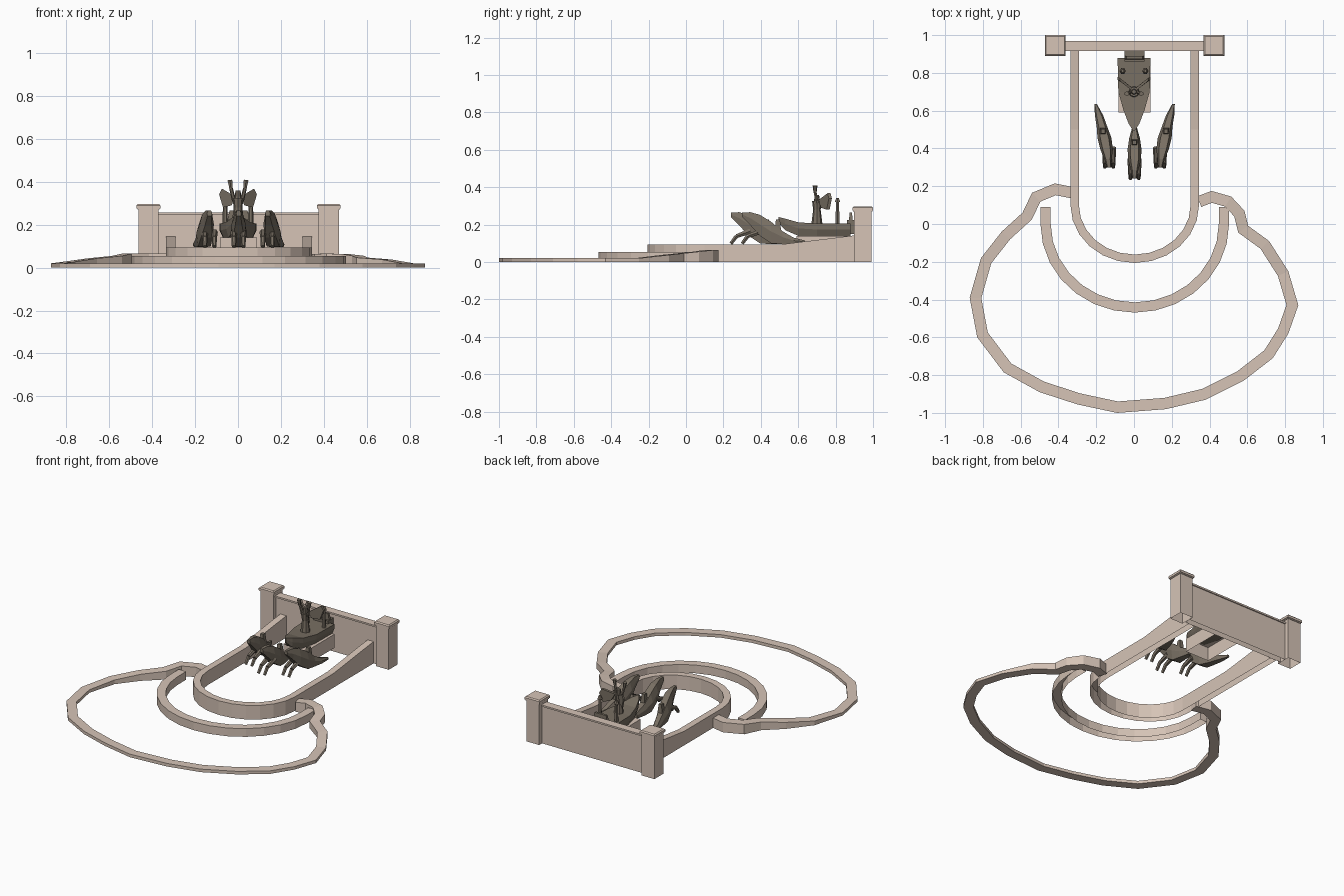
import bpy, bmesh, math
from mathutils import Vector

if "Cube" in bpy.data.objects:
    bpy.data.objects.remove(bpy.data.objects["Cube"])


def material(name, colour):
    mat = bpy.data.materials.new(name)
    mat.use_nodes = True
    mat.diffuse_color = (*colour, 1)
    mat.node_tree.nodes["Principled BSDF"].inputs["Base Color"].default_value = (*colour, 1)
    return mat


STONE = material("tan stone", (0.67, 0.55, 0.47))
BRONZE = material("dark bronze", (0.19, 0.16, 0.125))


def finish(name, bm, mat, open_base=False):
    bmesh.ops.recalc_face_normals(bm, faces=bm.faces)
    if open_base:
        base = [f for f in bm.faces if f.normal.z < -0.9]
        bmesh.ops.delete(bm, geom=base, context='FACES')
    mesh = bpy.data.meshes.new(name)
    bm.to_mesh(mesh)
    bm.free()
    mesh.materials.append(mat)
    obj = bpy.data.objects.new(name, mesh)
    bpy.context.collection.objects.link(obj)


def skin(bm, rings):
    """Bridge equal rings of points and close both ends."""
    rings = [[bm.verts.new(p) for p in ring] for ring in rings]
    for a, b in zip(rings, rings[1:]):
        for i in range(len(a)):
            j = (i + 1) % len(a)
            bm.faces.new((a[i], a[j], b[j], b[i]))
    bm.faces.new(rings[0])
    bm.faces.new(rings[-1])


def box(name, mat, x, y, z, taper=1.0, open_base=False):
    """Box between ranges, its top scaled by taper."""
    cx, cy = sum(x) / 2, sum(y) / 2
    corners = [(x[0], y[0]), (x[1], y[0]), (x[1], y[1]), (x[0], y[1])]
    top = [(cx + (a - cx) * taper, cy + (b - cy) * taper, z[1]) for a, b in corners]
    bm = bmesh.new()
    skin(bm, [[(a, b, z[0]) for a, b in corners], top])
    finish(name, bm, mat, open_base)


def kerb(name, path, near, far, height, open_base=False):
    """Low wall along a plan path, between two sideways offsets."""
    pts = [Vector(p) for p in path]
    dirs = [(b - a).normalized() for a, b in zip(pts, pts[1:])]
    rings = []
    for i, p in enumerate(pts):
        d0, d1 = dirs[max(i - 1, 0)], dirs[min(i, len(dirs) - 1)]
        n0, n1 = Vector((-d0.y, d0.x)), Vector((-d1.y, d1.x))
        n = (n0 + n1).normalized()
        n /= max(n.dot(n1), 0.7)
        a, b, h = p + n * near, p + n * far, height(p.y)
        rings.append([(a.x, a.y, 0), (b.x, b.y, 0), (b.x, b.y, h), (a.x, a.y, h)])
    bm = bmesh.new()
    skin(bm, rings)
    finish(name, bm, STONE, open_base)


def u_path(a, b, cy, tails, steps):
    """Half ellipse open to the back, with straight ends."""
    cx = 0.004
    arc = [(cx - a * math.cos(math.pi * i / steps), cy - b * math.sin(math.pi * i / steps))
           for i in range(steps + 1)]
    return [(cx - a, y) for y in tails] + arc + [(cx + a, y) for y in reversed(tails)]


def loft(name, sections, shape, bend=lambda y: 0):
    """Body along y from (y, low, high, half width) sections."""
    rings = []
    for y, lo, hi, w in sections:
        mid, half = (lo + hi) / 2, (hi - lo) / 2
        rings.append([(bend(y) + u * w, y, mid + v * half) for u, v in shape])
    bm = bmesh.new()
    skin(bm, rings)
    finish(name, bm, BRONZE)


def rod(name, a, b, r0, r1, sides=6):
    """Tapered bar between two points."""
    a, b = Vector(a), Vector(b)
    q = (b - a).to_track_quat('Z', 'Y')
    angles = [math.tau * i / sides for i in range(sides)]
    bm = bmesh.new()
    skin(bm, [[p + q @ Vector((r * math.cos(t), r * math.sin(t), 0)) for t in angles]
              for p, r in ((a, r0), (b, r1))])
    finish(name, bm, BRONZE)


# Back wall with coping and end posts
box("back_wall", STONE, (-0.37, 0.375), (0.922, 0.962), (0, 0.245), open_base=True)
box("wall_coping", STONE, (-0.37, 0.375), (0.915, 0.969), (0.245, 0.256))
for side, s in (("right", -1), ("left", 1)):
    c, cy = 0.42 * s + 0.003, 0.945
    for part, r, z, taper in (("post", 0.047, (0, 0.272), 1),
                              ("post_cap", 0.055, (0.276, 0.29), 1),
                              ("post_neck", 0.051, (0.27, 0.277), 1),
                              ("post_cap_top", 0.055, (0.29, 0.297), 0.88)):
        box(f"{side}_{part}", STONE, (c - r, c + r), (cy - r, cy + r), z, taper,
            part == "post")

# Basin walls: inner, middle and irregular outer
kerb("inner_basin_wall", u_path(0.318, 0.284, 0.1, (0.92, 0.5), 12), -0.022, 0.022,
     lambda y: 0.093 + max(0, y - 0.5) * 0.122, True)
kerb("middle_basin_wall", u_path(0.472, 0.442, 0, (0.09,), 14), -0.027, 0.027,
     lambda y: 0.054, True)
outline = [(-.32, .195), (-.42, .215), (-.54, .165), (-.59, .06), (-.70, -.04), (-.81, -.18),
           (-.87, -.39), (-.83, -.60), (-.69, -.785), (-.50, -.89), (-.30, -.955),
           (-.09, -1), (.17, -.98), (.38, -.93), (.58, -.83), (.735, -.71), (.817, -.58),
           (.87, -.43), (.817, -.25), (.715, -.09), (.605, -.01), (.585, .07), (.515, .145),
           (.41, .175), (.335, .147)]
kerb("outer_basin_wall", outline, 0, 0.06,
     lambda y: 0.02 + min(max(0, y + 0.25) * 0.11, 0.045))

# Chariot on its plinth
box("chariot_plinth", STONE, (-0.083, 0.088), (0.59, 0.88), (0.05, 0.14), open_base=True)
HULL = [(-1, 1), (1, 1), (1, 0.1), (0.8, -1), (-0.8, -1), (-1, 0.1)]
loft("chariot_hull", [(0.495, 0.21, 0.24, 0.005), (0.53, 0.17, 0.232, 0.028),
                      (0.60, 0.14, 0.212, 0.055), (0.70, 0.135, 0.205, 0.083),
                      (0.88, 0.138, 0.205, 0.087)], HULL)
box("chariot_back_step", BRONZE, (-0.05, 0.055), (0.86, 0.916), (0.15, 0.225))
box("chariot_back_rest", BRONZE, (-0.05, 0.055), (0.872, 0.89), (0.22, 0.265), 0.8)

# Standing figure
rod("figure_robe", (0, 0.70, 0.2), (0, 0.70, 0.28), 0.03, 0.02, 8)
rod("figure_torso", (0, 0.70, 0.28), (0, 0.70, 0.325), 0.02, 0.026, 8)
rod("figure_head", (0, 0.70, 0.32), (0, 0.70, 0.358), 0.016, 0.012, 8)
for side, s in (("right", -1), ("left", 1)):
    rod(f"{side}_arm", (0.018 * s, 0.70, 0.31), (0.035 * s, 0.69, 0.38), 0.01, 0.008)
    rod(f"{side}_raised_staff", (0.033 * s, 0.69, 0.37), (0.038 * s, 0.69, 0.408), 0.008, 0.013)
    # Swept cloak blade
    bm = bmesh.new()
    blade = [(0.012, 0.715, 0.33), (0.075, 0.765, 0.368), (0.088, 0.772, 0.34),
             (0.07, 0.76, 0.28), (0.03, 0.73, 0.29)]
    skin(bm, [[(x * s, y + d, z) for x, y, z in blade] for d in (-0.008, 0.008)])
    finish(f"{side}_cloak", bm, BRONZE)
    # Posts and knobs at the stern
    rod(f"{side}_stern_post", (0.06 * s, 0.81, 0.2), (0.06 * s, 0.81, 0.325), 0.013, 0.009)
    rod(f"{side}_stern_knob", (0.06 * s, 0.81, 0.32), (0.06 * s, 0.81, 0.342), 0.017, 0.008)

# Three rearing water horses
BODY = [(-0.6, 1), (0.6, 1), (1, 0.1), (0.8, -1), (-0.8, -1), (-1, 0.1)]


def horse(prefix, x, y0, lean):
    def bend(y):
        t = y - y0
        return x + lean * (0.10 * t + 0.32 * t * t)
    body = [(0.005, .24, .265, .012), (0.05, .195, .266, .02), (0.10, .14, .252, .033),
            (0.16, .1, .215, .037), (0.22, .095, .165, .028), (0.285, .095, .13, .01)]
    if lean:
        body[-1] = (0.28, .095, .13, .022)
        body.append((0.34, .1, .115, .007))
    loft(f"{prefix}_horse_body", [(y0 + y, *rest) for y, *rest in body], BODY, bend)
    fin = bend(y0 + 0.195)
    box(f"{prefix}_horse_fin", BRONZE, (fin - 0.018, fin + 0.018),
        (y0 + 0.178, y0 + 0.215), (0.15, 0.226), 0.6)
    for side, s in (("right", -1), ("left", 1)):
        lx = x + 0.022 * s
        knee = (lx, y0 + 0.035, 0.138)
        rod(f"{prefix}_horse_{side}_thigh", (lx, y0 + 0.11, 0.165), knee, 0.016, 0.012)
        rod(f"{prefix}_horse_{side}_shin", knee, (lx, y0 + 0.005, 0.098), 0.012, 0.01)


horse("middle", 0.003, 0.235, 0)
horse("left", 0.138, 0.295, 1)
horse("right", -0.132, 0.295, -1)
